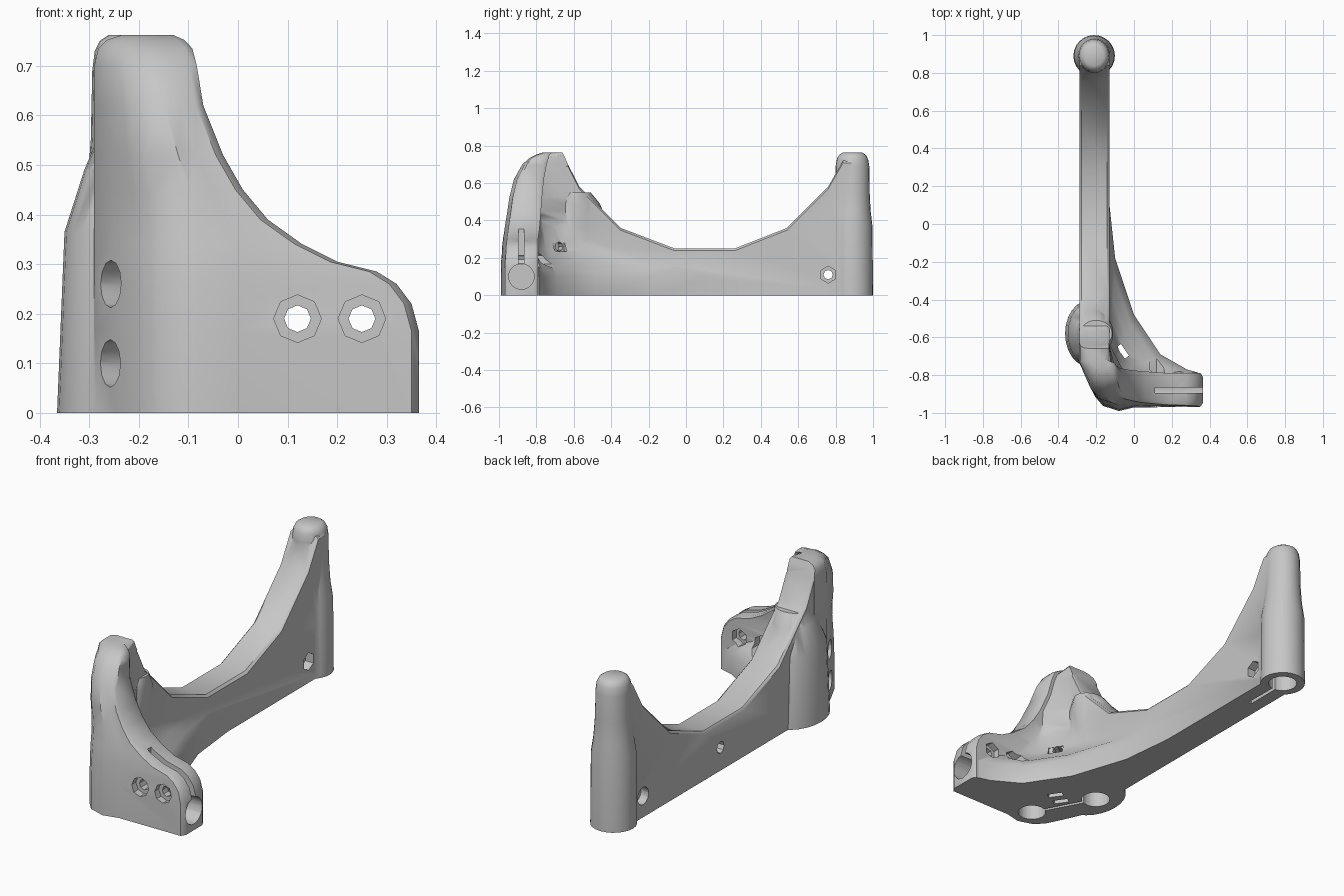
import bpy, bmesh
from math import sin, cos, pi, atan2
from mathutils import Matrix, Vector

cube = bpy.data.objects.get("Cube")
if cube:
    bpy.data.objects.remove(cube, do_unlink=True)

grey = bpy.data.materials.new("plain_grey")
grey.use_nodes = True
grey.diffuse_color = (0.57, 0.57, 0.57, 1)
grey.node_tree.nodes["Principled BSDF"].inputs["Base Color"].default_value = (0.57, 0.57, 0.57, 1)


def finish(name, bm):
    bmesh.ops.recalc_face_normals(bm, faces=bm.faces)
    bm.normal_update()
    bmesh.ops.triangulate(bm, faces=bm.faces)
    mesh = bpy.data.meshes.new(name)
    bm.to_mesh(mesh)
    bm.free()
    mesh.materials.append(grey)
    obj = bpy.data.objects.new(name, mesh)
    bpy.context.collection.objects.link(obj)
    return obj


def loft(name, rings):
    """Skin a closed solid through rings of 3D points."""
    bm = bmesh.new()
    rows = [[bm.verts.new(p) for p in ring] for ring in rings]
    n = len(rows[0])
    for a, b in zip(rows, rows[1:]):
        for i in range(n):
            j = (i + 1) % n
            bm.faces.new((a[i], a[j], b[j], b[i]))
    bm.faces.new(rows[0][::-1])
    bm.faces.new(rows[-1])
    return finish(name, bm)


def ellipse(cx, cy, rx, ry, z, n=24):
    return [(cx + rx * cos(2 * pi * i / n), cy + ry * sin(2 * pi * i / n), z) for i in range(n)]


def bore(name, start, end, radius, sides=20):
    """Cylinder cutter between two points."""
    a, b = Vector(start), Vector(end)
    turn = (b - a).to_track_quat("Z", "Y").to_matrix().to_4x4()
    bm = bmesh.new()
    bmesh.ops.create_cone(bm, cap_ends=True, segments=sides, radius1=radius, radius2=radius,
                          depth=(b - a).length, matrix=Matrix.Translation((a + b) / 2) @ turn)
    return finish(name, bm)


def slot(name, centre, size, angle=0):
    """Box cutter turned about z."""
    bm = bmesh.new()
    bmesh.ops.create_cube(bm, size=1, matrix=Matrix.Translation(centre)
                          @ Matrix.Rotation(angle, 4, "Z") @ Matrix.Diagonal((*size, 1)))
    return finish(name, bm)


def combine(base, other, operation):
    """Boolean with the sturdy solver, then the exact one if nothing changed."""
    bpy.context.view_layer.objects.active = base
    before = len(base.data.polygons)
    for solver in ("MANIFOLD", "EXACT"):
        if len(base.data.polygons) == before:
            mod = base.modifiers.new(operation, "BOOLEAN")
            mod.object, mod.operation, mod.solver = other, operation, solver
            bpy.ops.object.modifier_apply(modifier=mod.name)
    bpy.data.objects.remove(other, do_unlink=True)


# Long side wall with a scooped, chamfered top edge
scoop = [(-.68, .70), (-.631, .70), (-.57, .58), (-.35, .36), (-.06, .25),
         (.26, .25), (.54, .36), (.76, .58), (.84, .72), (.885, .72)]
bracket = loft("bracket", [
    [(x, -.68, 0)] + [(x, y, z - drop) for y, z in scoop] + [(x, .885, 0)]
    for x, drop in ((-.288, .012), (-.278, 0), (-.142, 0), (-.13, .012))])

# Round back post with a domed top
back_post = loft("back_post", [ellipse(-.211, .89, rx, ry, z) for z, rx, ry in
                 ((0, .11, .11), (.37, .107, .107), (.45, .094, .097), (.55, .086, .092),
                  (.69, .083, .09), (.73, .078, .083), (.75, .068, .072), (.762, .05, .054))])

# Bulging socket on the outer side near the front
side_socket = loft("side_socket", [ellipse(x, -.58, rx, ry, z) for z, x, rx, ry in
                   ((0, -.24, .125, .175), (.365, -.235, .115, .165),
                    (.49, -.21, .10, .12), (.55, -.2, .085, .07))])

# Front plate: left edge, right edge, front and back depth at each height
levels = [(0, -.29, .365, -.99, -.79), (.165, -.29, .365, -.99, -.79),
          (.22, -.29, .35, -.985, -.79), (.26, -.29, .32, -.983, -.79),
          (.285, -.29, .28, -.98, -.79), (.305, -.29, .20, -.978, -.79),
          (.34, -.29, .13, -.972, -.785), (.39, -.29, .06, -.965, -.78),
          (.45, -.29, .01, -.955, -.775), (.52, -.29, -.03, -.945, -.77),
          (.62, -.29, -.07, -.92, -.76), (.70, -.29, -.083, -.875, -.745),
          (.735, -.282, -.092, -.835, -.735), (.752, -.265, -.108, -.80, -.73),
          (.762, -.235, -.13, -.77, -.72)]


def plate_ring(z, left, right, front, back):
    rear = min(-.631, -.66 + .5 * (.762 - z))
    nose = min(-.08, left + .65 * (right - left))
    depth = -.72 - front
    side = [(left + f * (nose - left), front + (1 - g) * depth, z)
            for f, g in ((0, .05), (.2, .4), (.4, .72), (.6, .9), (1, 1))]
    return [(left, rear, z)] + side + [
        (min(0, nose + .4 * (right - nose)), front + .07 * depth, z),
        (right - .015, front + .08 * depth, z), (right, front + .16 * depth, z),
        (right, back - .02, z), (right - .012, back, z),
        (min(-.06, right - .03), back, z), (min(-.133, right - .01), rear, z)]


front_plate = loft("front_plate", [plate_ring(*level) for level in levels])

# Swept gusset blending the plate into the wall
foot = [(-.2, .15), (-.135, .15), (-.1, -.18), (0, -.48), (.14, -.69),
        (.28, -.77), (.34, -.787), (.34, -.86), (-.2, -.86)]
gusset = loft("gusset", [
    [(-.135 + (x + .135) * s, -.795 + (y + .795) * s, z) for x, y in foot]
    for z, s in ((0, 1), (.1, 1), (.15, .85), (.19, .65), (.25, .45), (.38, .27), (.55, .15), (.69, .06))])

for part in (back_post, side_socket, front_plate, gusset):
    combine(bracket, part, "UNION")

cutters = []

# Upright sockets opening at the base, with the relief slots beside them
for x, y, r, depth in ((-.211, .89, .07, .5), (-.24, -.58, .07, .35), (-.08, -.88, .068, .3)):
    cutters.append(bore("socket_bore", (x, y, -.05), (x, y, depth), r))
cutters.append(slot("back_slot", (-.211, .76, .1), (.018, .24, .4)))
cutters.append(slot("front_slot", (-.16, -.73, .1), (.3, .016, .3), atan2(-.3, .16)))

# Clamp bore and its split
cutters.append(bore("clamp_bore", (.1, -.88, .1), (.4, -.88, .1), .068, 24))
cutters.append(slot("clamp_split", (.26, -.88, .27), (.3, .03, .34)))

# Clamp bolts with recesses on both faces
for x in (.12, .25):
    cutters.append(bore("bolt_hole", (x, -1.1, .19), (x, -.6, .19), .027, 8))
    cutters.append(bore("bolt_recess", (x, -1.1, .19), (x, -.935, .19), .048, 8))
    cutters.append(bore("nut_recess", (x, -.825, .19), (x, -.5, .19), .045, 6))

# Slanted corner screws and their nut slots
slant = atan2(.57, .82)
for z in (.1, .26):
    cutters.append(bore("corner_recess", (-.414, -.915, z), (-.2, -.766, z), .048, 12))
    cutters.append(bore("corner_screw", (-.25, -.80, z), (-.06, -.668, z), .025, 8))
for x, y in ((-.06, -.675), (-.12, -.705)):
    cutters.append(slot("nut_slot", (x, y, .1), (.03, .075, .36), slant))

# Wall screws
cutters.append(bore("wall_screw", (-.5, .76, .11), (.1, .76, .11), .025, 8))
cutters.append(bore("wall_nut", (-.175, .76, .11), (.1, .76, .11), .045, 6))
cutters.append(bore("wall_recess", (-.5, .76, .11), (-.245, .76, .11), .045, 12))
cutters.append(bore("small_screw", (-.5, .13, .12), (-.2, .13, .12), .03, 8))

for cutter in cutters:
    combine(bracket, cutter, "DIFFERENCE")

bpy.ops.object.select_all(action="DESELECT")
bracket.select_set(True)
bpy.context.view_layer.objects.active = bracket
bpy.ops.object.shade_smooth_by_angle(angle=.7)
